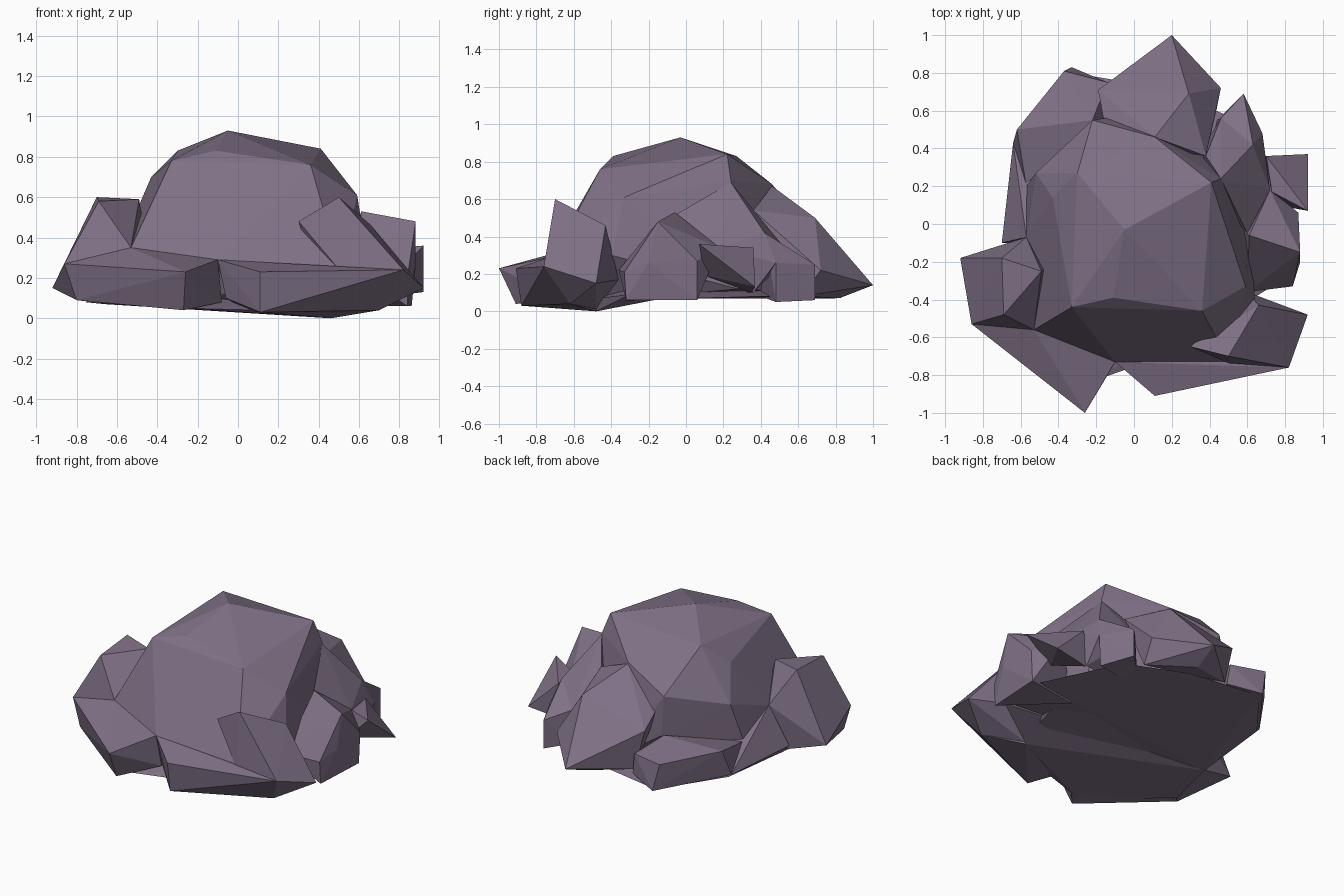
import bpy, bmesh

stone = bpy.data.materials.new("dusky purple stone")
stone.diffuse_color = (0.215, 0.165, 0.24, 1)
chunks = bpy.data.collections.new("chunks")
bpy.context.scene.collection.children.link(chunks)


def rock(name, corners, coll=chunks):
    """One flat-faced chunk of stone: the convex hull of its corners."""
    bm = bmesh.new()
    for c in corners:
        bm.verts.new(c)
    bmesh.ops.convex_hull(bm, input=bm.verts)
    loose = [v for v in bm.verts if not v.link_faces]
    bmesh.ops.delete(bm, geom=loose, context='VERTS')
    bmesh.ops.recalc_face_normals(bm, faces=bm.faces)
    me = bpy.data.meshes.new(name)
    bm.to_mesh(me)
    bm.free()
    me.materials.append(stone)
    ob = bpy.data.objects.new(name, me)
    coll.objects.link(ob)
    return ob


# Central dome
boulder = rock("boulder", [
    (-.05, -.03, .93), (.41, .22, .84), (-.30, .27, .83), (-.11, -.39, .83),
    (.36, -.46, .76), (-.33, -.44, .78), (-.43, .14, .70), (.11, .46, .68),
    (-.22, .55, .57), (.59, -.33, .61), (.46, .24, .70), (-.53, -.56, .35),
    (-.10, -.73, .29), (.51, -.74, .23), (.64, -.40, .30), (-.52, .27, .49),
    (-.57, -.07, .37), (-.57, .20, .23), (-.20, .55, .30), (-.60, .1, .10),
    (.60, .28, .12), (.1, .6, .10), (.46, -.48, .05), (-.4, -.6, .06)],
    bpy.context.scene.collection)

# Left shoulder with its raised peak
rock("left_peak", [
    (-.70, -.18, .60), (-.69, -.48, .58), (-.57, -.07, .37), (-.49, -.25, .59),
    (-.53, -.56, .35), (-.86, -.53, .27), (-.92, -.18, .15), (-.80, -.54, .09),
    (-.64, -.12, .07), (-.40, -.2, .07)])
rock("left_side", [
    (-.57, -.07, .37), (-.70, -.1, .12), (-.66, -.1, .07), (-.64, .43, .11),
    (-.57, .2, .23), (-.3, .1, .4), (-.3, .3, .08)])

# Front slabs, with a notch between them
rock("front_left_slab", [
    (-.26, -1, .23), (-.27, -.91, .04), (-.86, -.53, .27), (-.10, -.73, .29),
    (-.53, -.56, .35), (-.80, -.54, .09), (-.08, -.70, .08), (-.2, -.4, .07)])
rock("front_right_slab", [
    (.11, -.91, .23), (.11, -.88, .03), (-.10, -.73, .29), (-.06, -.72, .10),
    (.51, -.74, .23), (.46, -.48, 0), (.70, -.62, .04), (.82, -.76, .24),
    (.04, -.5, .04), (.5, -.4, .22)])
rock("front_right_peak", [
    (.50, -.70, .60), (.30, -.65, .48), (.66, -.43, .46), (.82, -.76, .24),
    (.92, -.48, .15), (.70, -.62, .04), (.46, -.48, .01), (.51, -.74, .23),
    (.6, -.36, .17)])

# Right side chunks
rock("right_chunk", [
    (.61, -.06, .53), (.88, -.15, .48), (.88, -.20, .26), (.84, -.33, .21),
    (.84, -.32, .06), (.87, .06, .27), (.86, .06, .06), (.60, -.36, .22),
    (.72, .18, .34), (.5, 0, .06)])
rock("right_spike", [
    (.92, .07, .36), (.92, .37, .13), (.70, .36, .34), (.73, .17, .34),
    (.75, .10, .19), (.68, .35, .10)])

# Back right chunks
rock("right_rear_shoulder", [
    (.38, .36, .54), (.46, .24, .69), (.63, .42, .42), (.72, .18, .34),
    (.68, .36, .10), (.60, -.05, .52), (.3, .3, .1), (.68, .48, .26),
    (.46, .56, .30)])
rock("back_right_chunk", [
    (.58, .69, .25), (.58, .69, .06), (.68, .48, .26), (.67, .48, .05),
    (.46, .56, .30), (.63, .42, .42), (.44, .55, .08), (.4, .4, .08)])

# Back wedge sloping to a point, and the low back left block
rock("back_wedge", [
    (.20, 1, .14), (.29, .69, .50), (.46, .72, .22), (-.19, .71, .39),
    (-.14, .44, .51), (.11, .46, .67), (.38, .36, .54), (-.12, .72, .12),
    (.18, .82, .07), (.44, .62, .08)])
rock("back_left_block", [
    (-.37, .81, .25), (-.33, .83, .07), (-.14, .75, .24), (-.12, .74, .10),
    (-.22, .55, .31), (-.62, .50, .29), (-.57, .20, .23), (-.64, .43, .11),
    (-.2, .3, .08)])

# Underside: a shallow cap, lowest at the front right
rock("base_front", [
    (-.66, -.12, .07), (.78, -.30, .09), (.46, -.48, 0), (-.27, -.85, .05),
    (-.76, -.5, .08), (.1, -.72, .04), (0, -.2, .2)])
rock("base_back", [
    (-.66, -.12, .07), (-.62, .43, .09), (-.33, .80, .07), (.16, .72, .08),
    (.48, .58, .08), (.62, .40, .08), (.80, .05, .07), (.76, -.28, .09),
    (0, 0, .2)])

# Fuse all chunks into one solid outer skin
mod = boulder.modifiers.new("fuse", 'BOOLEAN')
mod.operation = 'UNION'
mod.operand_type = 'COLLECTION'
mod.collection = chunks
mod.solver = 'EXACT'
mod.use_self = True
deps = bpy.context.evaluated_depsgraph_get()
fused = bpy.data.meshes.new_from_object(boulder.evaluated_get(deps))
boulder.modifiers.clear()
if len(fused.polygons) > 80:
    boulder.data = fused
    fused.materials.clear()
    fused.materials.append(stone)
    for p in fused.polygons:
        p.material_index = 0
    for ob in list(chunks.objects):
        bpy.data.objects.remove(ob)
